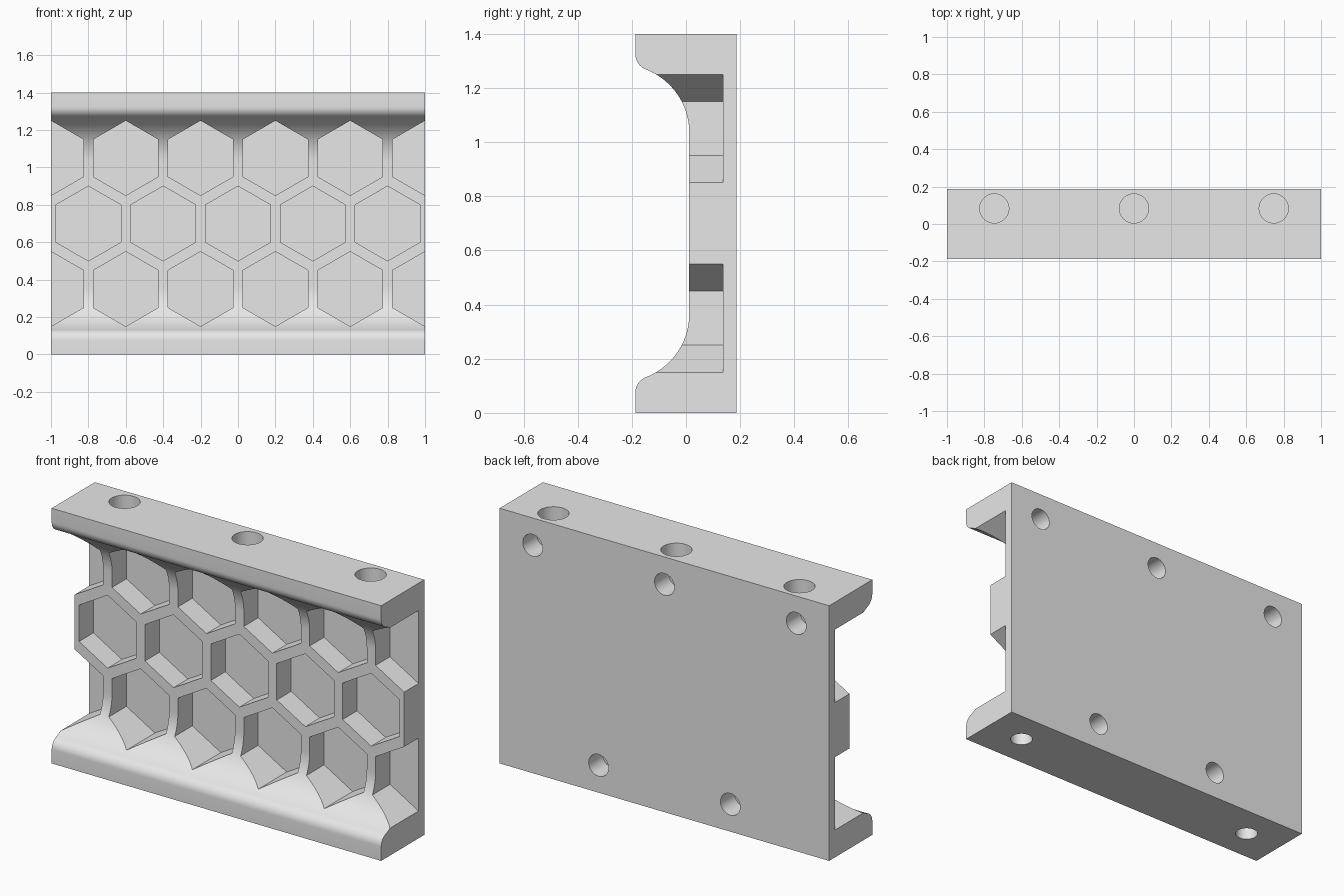
import bpy, bmesh, math
from mathutils import Matrix, Vector

if "Cube" in bpy.data.objects:
    bpy.data.objects.remove(bpy.data.objects["Cube"])

HEIGHT, BACK, LIP, WEB = 1.4, 0.187, -0.187, 0.012
POCKET_FLOOR = 0.137

grey = bpy.data.materials.new("light grey")
grey.use_nodes = True
grey.diffuse_color = (0.8, 0.8, 0.8, 1)
grey.node_tree.nodes["Principled BSDF"].inputs["Base Color"].default_value = (0.8, 0.8, 0.8, 1)


def make_object(name, bm):
    bmesh.ops.recalc_face_normals(bm, faces=bm.faces)
    mesh = bpy.data.meshes.new(name)
    bm.to_mesh(mesh)
    bm.free()
    mesh.materials.append(grey)
    ob = bpy.data.objects.new(name, mesh)
    bpy.context.collection.objects.link(ob)
    return ob


def arc(cy, cz, r, a0, a1, n):
    """Points on an arc in the y-z plane, angles in degrees."""
    angles = [math.radians(a0 + (a1 - a0) * i / n) for i in range(n + 1)]
    return [(cy + r * math.cos(a), cz + r * math.sin(a)) for a in angles]


def add_prism(bm, start, end, radius, sides, turn=0.0):
    """Closed prism running from start to end."""
    start, end = Vector(start), Vector(end)
    axis = end - start
    rot = axis.to_track_quat('Z', 'Y').to_matrix().to_4x4()
    bmesh.ops.create_cone(
        bm, cap_ends=True, segments=sides, radius1=radius, radius2=radius,
        depth=axis.length,
        matrix=Matrix.Translation((start + end) / 2) @ rot @ Matrix.Rotation(turn, 4, 'Z'))


# Body: C-shaped section with a rounded lip and a concave fillet, mirrored in height
R, r = 0.25, 0.06
cove_y, cove_z = WEB - R, 0.365
lip_y = LIP + r
lip_z = cove_z - math.sqrt((R + r) ** 2 - (lip_y - cove_y) ** 2)
meet = math.degrees(math.atan2(cove_z - lip_z, cove_y - lip_y))
lower = [(BACK, 0), (LIP, 0)]
lower += arc(lip_y, lip_z, r, 180, meet, 8)
lower += arc(cove_y, cove_z, R, meet - 180, 0, 18)[1:]
profile = lower + [(y, HEIGHT - z) for y, z in reversed(lower)]

bm = bmesh.new()
section = bm.faces.new([bm.verts.new((-1, y, z)) for y, z in profile])
swept = bmesh.ops.extrude_face_region(bm, geom=[section])["geom"]
bmesh.ops.translate(bm, vec=(2, 0, 0),
                    verts=[v for v in swept if isinstance(v, bmesh.types.BMVert)])
body = make_object("honeycomb_panel", bm)

# Cutter: staggered hexagonal pockets, open at both ends on the outer rows
bm = bmesh.new()
for z, xs in ((0.35, range(-5, 6, 2)), (0.70, range(-4, 5, 2)), (1.05, range(-5, 6, 2))):
    for i in xs:
        x = i * 0.2
        add_prism(bm, (x, -0.4, z), (x, POCKET_FLOOR, z), 0.2, 6)

# Cutter: blind round holes in the top, bottom and back
for x in (-0.747, 0, 0.747):
    add_prism(bm, (x, 0.083, HEIGHT + 0.1), (x, 0.083, HEIGHT - 0.08), 0.078, 40)
for x in (-0.776, 0.776):
    add_prism(bm, (x, 0, -0.1), (x, 0, 0.1), 0.058, 32)
for x, z in ((-0.8, 1.25), (0, 1.25), (0.8, 1.25), (-0.4, 0.15), (0.4, 0.15)):
    add_prism(bm, (x, BACK + 0.1, z), (x, BACK - 0.12, z), 0.06, 32)
cutter = make_object("pocket_cutter", bm)
cutter.hide_render = True

# Cut the pockets and holes, then drop the cutter
cut = body.modifiers.new("pockets", 'BOOLEAN')
cut.operation, cut.solver, cut.object = 'DIFFERENCE', 'EXACT', cutter
bpy.ops.object.select_all(action='DESELECT')
body.select_set(True)
bpy.context.view_layer.objects.active = body
bpy.ops.object.modifier_apply(modifier=cut.name)
bpy.data.objects.remove(cutter)
bpy.ops.object.shade_smooth_by_angle(angle=math.radians(30))
